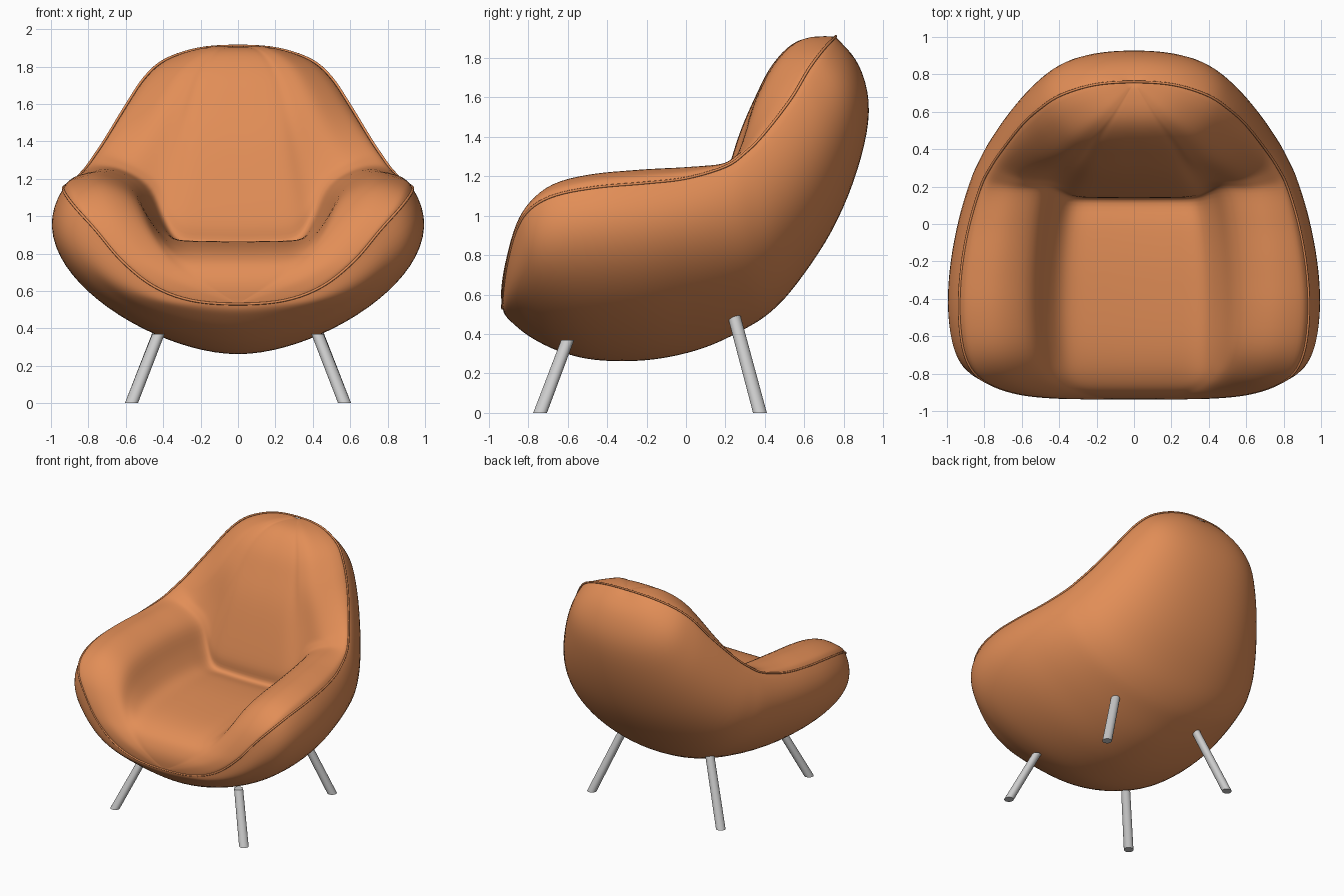
import bpy, bmesh, math
from mathutils import Vector as V

if "Cube" in bpy.data.objects:
    bpy.data.objects.remove(bpy.data.objects["Cube"])

leather = bpy.data.materials.new("orange_leather")
leather.diffuse_color = (0.76, 0.27, 0.095, 1)
leather.use_nodes = True
leather.node_tree.nodes["Principled BSDF"].inputs["Base Color"].default_value = leather.diffuse_color

# Stations run from the front lip, along the arm, up to the top of the back
rim = [(0, -.93, .53), (.25, -.93, .55), (.45, -.925, .625), (.62, -.905, .76), (.76, -.86, .925),
       (.86, -.79, 1.035), (.915, -.66, 1.105), (.935, -.45, 1.145), (.92, -.22, 1.165),
       (.88, 0, 1.19), (.82, .2, 1.25), (.77, .3, 1.32), (.71, .39, 1.41), (.60, .53, 1.59),
       (.50, .62, 1.74), (.39, .69, 1.835), (.21, .745, 1.895), (0, .76, 1.91)]
keel = [(-.93, .53), (-.92, .50), (-.89, .465), (-.82, .405), (-.74, .355), (-.64, .31),
        (-.50, .272), (-.32, .26), (-.12, .275), (.10, .33), (.30, .425), (.43, .51),
        (.56, .65), (.74, .92), (.87, 1.23), (.93, 1.53), (.88, 1.76), (.76, 1.91)]
seat = [(-.93, .53), (-.935, .61), (-.92, .68), (-.88, .745), (-.81, .79), (-.72, .82),
        (-.60, .84), (-.42, .855), (-.2, .865), (0, .86), (.13, .845), (.14, .95),
        (.185, 1.13), (.265, 1.40), (.35, 1.60), (.44, 1.77), (.57, 1.89), (.76, 1.91)]
arm = [0, 0, .1, .25, .5, .75, .95, 1, 1, .95, .8, .65, .4, .15, 0, 0, 0, 0]

# Inner cross-section: width fraction, height on arms, height on back/lip, padding
inner = [(1, 1, 1, 0), (.95, 1, .68, .045), (.78, 1, .28, .07), (.6, .88, .1, .03),
         (.5, .45, .05, 0), (.39, .06, .02, 0), (.2, .01, 0, 0), (0, 0, 0, 0)]


def spline(pts, n, mirror_ends=False):
    """Catmull-Rom through the points, n steps per span."""
    p = [V(q) for q in pts]
    a, b = 2 * p[0] - p[1], 2 * p[-1] - p[-2]
    if mirror_ends:
        a, b = p[1].copy(), p[-2].copy()
        a.x, b.x = -a.x, -b.x
    p = [a] + p + [b]
    out = []
    for i in range(1, len(p) - 2):
        for k in range(n):
            t = k / n
            out.append(.5 * (2 * p[i] + (p[i + 1] - p[i - 1]) * t
                       + (2 * p[i - 1] - 5 * p[i] + 4 * p[i + 1] - p[i + 2]) * t * t
                       + (3 * p[i] - p[i - 1] - 3 * p[i + 1] + p[i + 2]) * t ** 3))
    return out + [p[-2]]


def finish(ob, angle=60):
    bpy.ops.object.select_all(action='DESELECT')
    ob.select_set(True)
    bpy.context.view_layer.objects.active = ob
    bpy.ops.object.shade_smooth_by_angle(angle=math.radians(angle))


def make(name, bm, mat=None):
    me = bpy.data.meshes.new(name)
    bm.to_mesh(me)
    bm.free()
    ob = bpy.data.objects.new(name, me)
    bpy.context.collection.objects.link(ob)
    if mat:
        me.materials.append(mat)
    return ob


# Upholstered shell: outer bowl and padded inside, meeting at the rim
N = 5
R = spline(rim, N, True)
K = spline([(0, y, z) for y, z in keel], N)
C = spline([(0, y, z) for y, z in seat], N)
W = spline([(w, 0, 0) for w in arm], N)
bm = bmesh.new()
rows = []
for i, (r, k, c) in enumerate(zip(R, K, C)):
    w = min(1, max(0, W[i].x))
    d = R[min(i + 1, len(R) - 1)] - R[max(i - 1, 0)]
    up = V((0, -d.z, d.y)).normalized()
    back = min(1, max(0, k.y / .7))
    back = back * back * (3 - 2 * back)
    p1 = k + V(((.5 + .38 * back) * r.x, 0, 0))
    flat = V((0, r.y, r.z))
    p2 = k.lerp(flat, .55 - .13 * back)
    p2.x = (1.31 - .04 * back) * r.x
    row = []
    for j in range(24):
        t = j / 24
        s = 1 - t
        row.append(k * s ** 3 + p1 * 3 * s * s * t + p2 * 3 * s * t * t + r * t ** 3)
    base = .5 if r.y > 0 else .15
    sec = []
    for fx, ha, hb, pad in inner:
        puff = pad * min(1, r.x / .6) * (base + (1 - base) * w)
        q = c.lerp(flat, ha * w + hb * (1 - w)) + up * puff
        q.x = fx * r.x
        sec.append(q)
    row += spline(sec, 5)
    for q in (row[0], row[-1]):
        q.x = 0
    rows.append([bm.verts.new(q) for q in row])
for a, b in zip(rows, rows[1:]):
    for j in range(len(a) - 1):
        bm.faces.new((a[j], a[j + 1], b[j + 1], b[j]))
bmesh.ops.remove_doubles(bm, verts=bm.verts, dist=.0005)
bmesh.ops.mirror(bm, geom=bm.verts[:] + bm.edges[:] + bm.faces[:], axis='X', merge_dist=.0005)
bmesh.ops.remove_doubles(bm, verts=bm.verts, dist=.0005)
# Relax the cushion so lip, corners and back blend softly
for _ in range(4):
    bmesh.ops.smooth_vert(bm, verts=bm.verts, factor=.4, use_axis_x=True, use_axis_y=True, use_axis_z=True)
bmesh.ops.recalc_face_normals(bm, faces=bm.faces)
finish(make("seat_shell", bm, leather))

# Piping along the seam
cu = bpy.data.curves.new("seam_piping", 'CURVE')
cu.dimensions = '3D'
cu.bevel_depth = .007
cu.bevel_resolution = 2
loop = R + [V((-p.x, p.y, p.z)) for p in R[-2:0:-1]]
sp = cu.splines.new('POLY')
sp.points.add(len(loop) - 1)
for pt, p in zip(sp.points, loop):
    pt.co = (*p, 1)
sp.use_cyclic_u = True
cu.materials.append(leather)
bpy.context.collection.objects.link(bpy.data.objects.new("seam_piping", cu))


# Splayed legs with level ends
def leg(name, foot, top):
    bm = bmesh.new()
    bmesh.ops.create_cone(bm, cap_ends=True, segments=24, radius1=.035, radius2=.033, depth=1)
    for v in bm.verts:
        base = V(top) if v.co.z > 0 else V(foot)
        v.co = base + V((v.co.x, v.co.y, 0))
    finish(make(name, bm), 40)


for side, s in (("right", 1), ("left", -1)):
    leg("front_leg_" + side, (s * .57, -.74, 0), (s * .425, -.6, .37))
    leg("back_leg_" + side, (s * .57, .375, 0), (s * .375, .24, .505))
